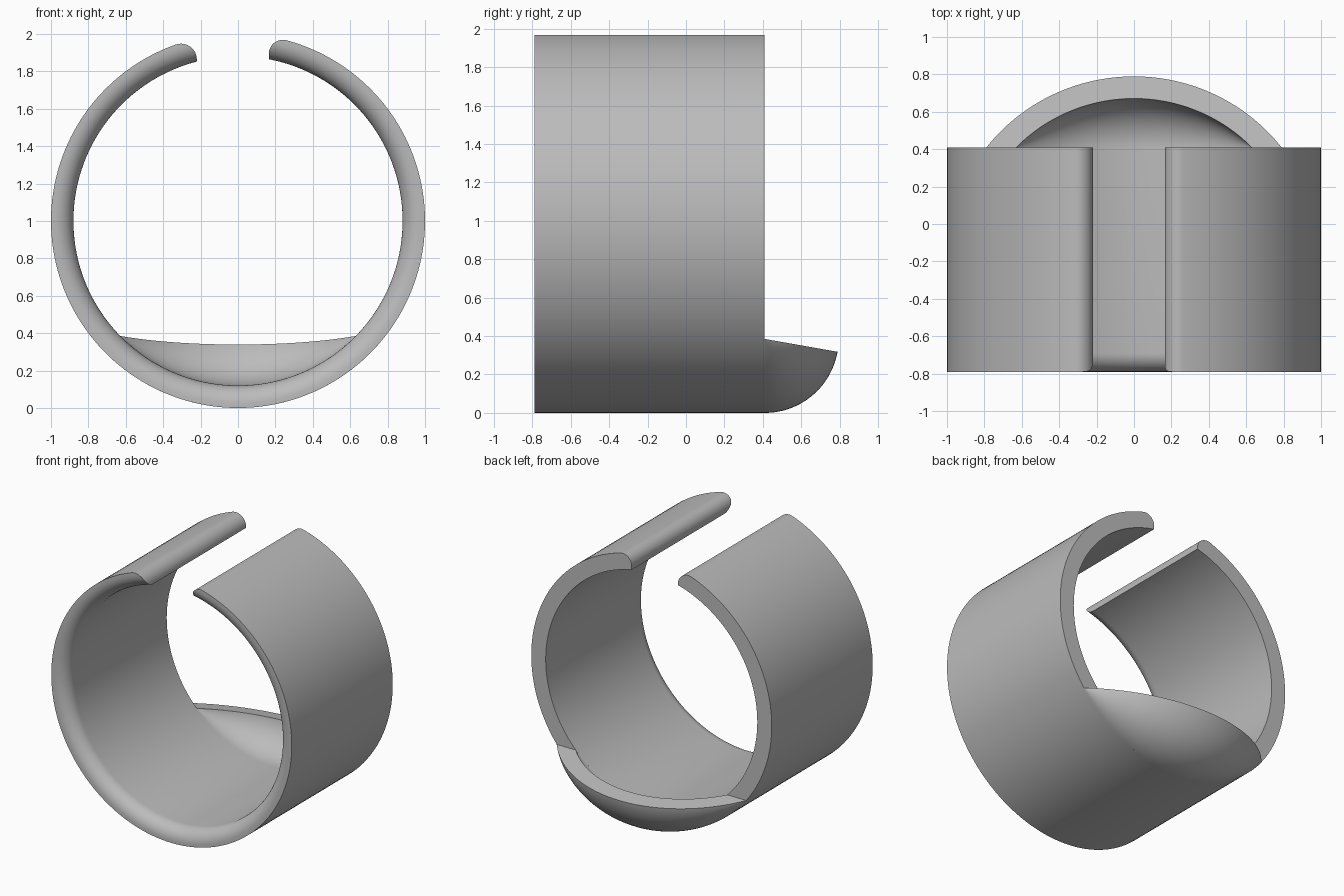
import bpy
import bmesh
from math import sin, cos, pi, sqrt, radians, asin, atan2
from mathutils import Matrix, Vector

OUTER, INNER = 1.0, 0.88
FRONT, BACK = -0.79, 0.41
CENTRE_Z = 1.0
ROUND = 0.1          # rounding of the inner front edge
HINGE_Z = 0.385      # height of the axis the back lip turns about
SEGMENTS = 160

if "Cube" in bpy.data.objects:
    bpy.data.objects.remove(bpy.data.objects["Cube"], do_unlink=True)

grey = bpy.data.materials.new("plain grey")
grey.use_nodes = True
grey.diffuse_color = (0.5, 0.5, 0.5, 1)
grey.node_tree.nodes["Principled BSDF"].inputs["Base Color"].default_value = grey.diffuse_color


def make_object(name, bm):
    bmesh.ops.remove_doubles(bm, verts=bm.verts, dist=1e-5)
    bmesh.ops.recalc_face_normals(bm, faces=bm.faces)
    mesh = bpy.data.meshes.new(name)
    bm.to_mesh(mesh)
    bm.free()
    mesh.materials.append(grey)
    obj = bpy.data.objects.new(name, mesh)
    bpy.context.collection.objects.link(obj)
    return obj


def activate(obj):
    bpy.ops.object.select_all(action='DESELECT')
    obj.select_set(True)
    bpy.context.view_layer.objects.active = obj


def smooth(obj):
    activate(obj)
    bpy.ops.object.shade_smooth_by_angle(angle=radians(30))


def make_band():
    # Cross-section (radius, y) with a rounded inner front edge, spun round y
    section = [(OUTER, FRONT), (OUTER, BACK), (INNER, BACK)]
    for i in range(11):
        a = i / 10 * pi / 2
        section.append((INNER + ROUND * (1 - cos(a)), FRONT + ROUND * (1 - sin(a))))
    bm = bmesh.new()
    verts = [bm.verts.new((0, y, CENTRE_Z - r)) for r, y in section]
    edges = [bm.edges.new((v, verts[(i + 1) % len(verts)])) for i, v in enumerate(verts)]
    bmesh.ops.spin(bm, geom=verts + edges, cent=(0, 0, CENTRE_Z), axis=(0, 1, 0),
                   angle=2 * pi, steps=SEGMENTS)
    return make_object("ring_band", bm)


def tip_profile(gap, fillet):
    # One side of the opening: straight wall, then a rounded outer corner
    side = 1 if gap > 0 else -1
    cx = abs(gap) + fillet
    cz = sqrt((OUTER - fillet) ** 2 - cx ** 2)
    end = atan2(cz, cx)
    points = [(abs(gap), 0.5)]
    for i in range(13):
        a = pi + (end - pi) * i / 12
        points.append((cx + fillet * cos(a), cz + fillet * sin(a)))
    points.append((1.2 * cos(end), 1.2 * sin(end)))
    return [(side * x, z + CENTRE_Z) for x, z in points]


def make_cutter():
    outline = tip_profile(0.165, 0.075) + tip_profile(-0.22, 0.085)[::-1]
    bm = bmesh.new()
    face = bm.faces.new([bm.verts.new((x, -1.5, z)) for x, z in outline])
    result = bmesh.ops.extrude_face_region(bm, geom=[face])
    moved = [v for v in result["geom"] if isinstance(v, bmesh.types.BMVert)]
    bmesh.ops.translate(bm, verts=moved, vec=(0, 3, 0))
    cutter = make_object("gap_cutter", bm)
    cutter.hide_render = True
    return cutter


def make_lip(sweep=radians(80), steps=32, columns=64):
    # Lower arc of the ring turned about a horizontal chord
    hinge = Vector((0, BACK, HINGE_Z))
    depth = CENTRE_Z - HINGE_Z
    bm = bmesh.new()

    def arc(radius, turn):
        half = pi / 2 - asin(depth / radius)
        rot = Matrix.Rotation(turn, 3, 'X')
        row = []
        for i in range(columns + 1):
            a = half * (2 * i / columns - 1)
            p = Vector((radius * sin(a), BACK, CENTRE_Z - radius * cos(a)))
            row.append(bm.verts.new(rot @ (p - hinge) + hinge))
        return row

    def bridge(a, b):
        for i in range(columns):
            bm.faces.new((a[i], a[i + 1], b[i + 1], b[i]))

    ends = []
    for radius in (OUTER, INNER):
        rows = [arc(radius, sweep * k / steps) for k in range(steps + 1)]
        for a, b in zip(rows, rows[1:]):
            bridge(a, b)
        ends.append(rows[-1])
    bridge(*ends)
    return make_object("back_lip", bm)


# Open band with rounded tips
band = make_band()
cutter = make_cutter()
activate(band)
cut = band.modifiers.new("gap", 'BOOLEAN')
cut.operation = 'DIFFERENCE'
cut.solver = 'EXACT'
cut.object = cutter
bpy.ops.object.modifier_apply(modifier=cut.name)
bpy.data.objects.remove(cutter, do_unlink=True)
smooth(band)

# Curved scoop at the back
smooth(make_lip())
